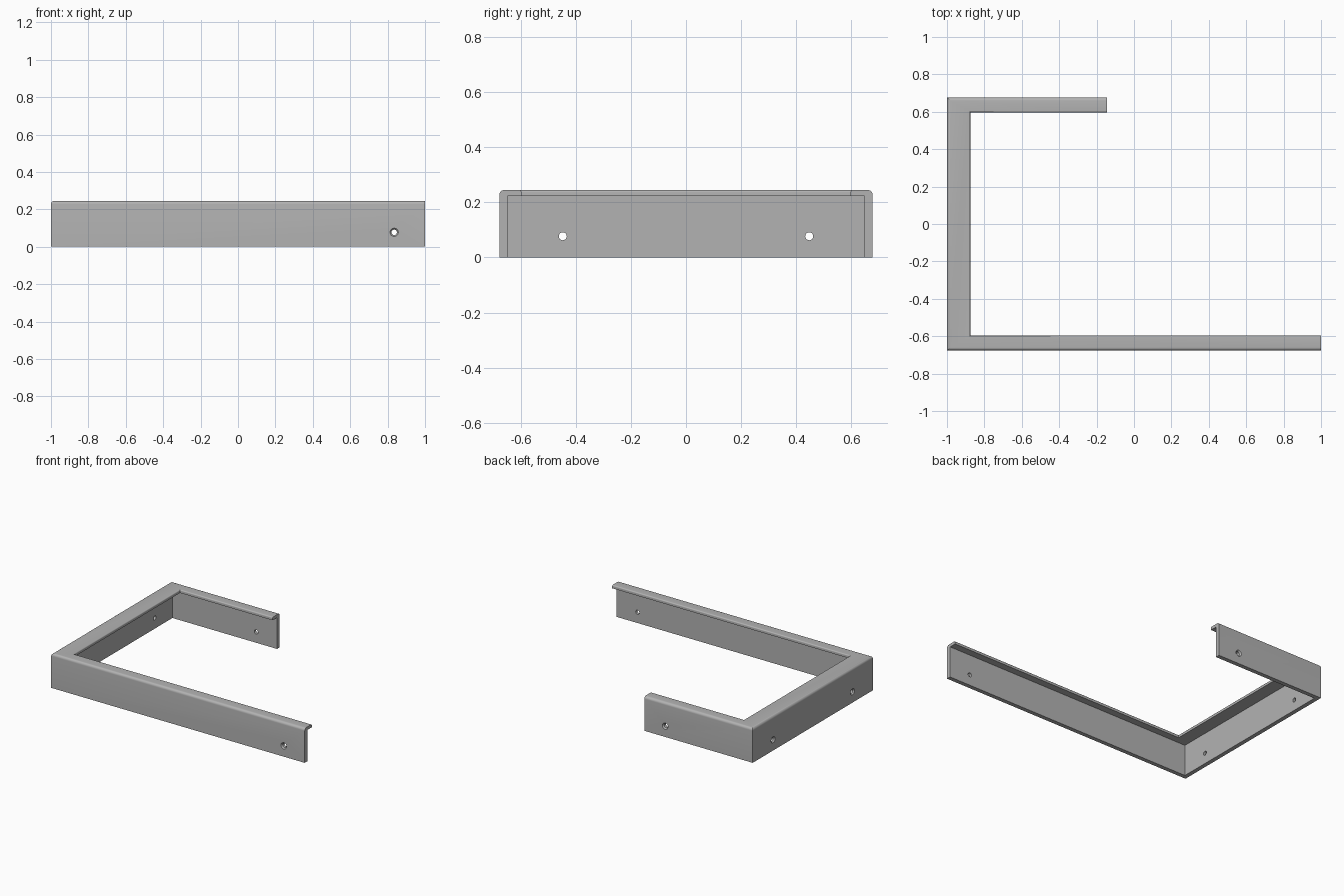
import bpy, bmesh, math
from mathutils import Matrix, Vector

if "Cube" in bpy.data.objects:
    bpy.data.objects.remove(bpy.data.objects["Cube"])

HX, HY, H = 1.0, 0.677, 0.245     # half sizes and height
BACK_END = -0.145                 # end of the short rear arm
T, UNDER = 0.03, 0.223            # wall thickness, underside of flange
LIP, SIDE_EXTRA = 0.08, 0.045     # flange width, extra width on the left side
R1, R2 = 0.018, 0.008             # outer and inner top rounding

grey = bpy.data.materials.new("grey metal")
grey.diffuse_color = (0.45, 0.45, 0.45, 1)
grey.use_nodes = True
grey.node_tree.nodes["Principled BSDF"].inputs["Base Color"].default_value = grey.diffuse_color


def arc(cx, cz, r, a0, a1, n=6):
    return [(cx + r * math.cos(math.radians(a0 + (a1 - a0) * i / n)),
             cz + r * math.sin(math.radians(a0 + (a1 - a0) * i / n))) for i in range(n + 1)]


# L-shaped cross-section: inset from the outer face, height
profile = [(0, 0)] + arc(R1, H - R1, R1, 180, 90) + arc(LIP - R2, H - R2, R2, 90, 0)
profile += [(LIP, UNDER), (T, UNDER), (T, 0)]

# Rail swept round three sides with mitred corners
bm = bmesh.new()
rings = []
for station in range(4):
    ring = []
    for d, z in profile:
        dx = d + (SIDE_EXTRA if d > T + 0.001 else 0)
        x = (HX, -HX + dx, -HX + dx, BACK_END)[station]
        y = (HY - d) * (-1 if station < 2 else 1)
        ring.append(bm.verts.new((x, y, z)))
    rings.append(ring)
n = len(profile)
for a, b in zip(rings, rings[1:]):
    for i in range(n):
        j = (i + 1) % n
        bm.faces.new((a[i], a[j], b[j], b[i]))
bm.faces.new(rings[0])
bm.faces.new(rings[-1])
bmesh.ops.recalc_face_normals(bm, faces=bm.faces)
mesh = bpy.data.meshes.new("bracket_rail")
bm.to_mesh(mesh)
bm.free()
rail = bpy.data.objects.new("bracket_rail", mesh)
bpy.context.collection.objects.link(rail)
mesh.materials.append(grey)


# Countersunk screw hole cutter, drilled inward from an outer face
def drill(pos, inward):
    steps = [(-0.01, 0.031), (0.009, 0.0145), (0.05, 0.0145)]   # depth, radius
    b = bmesh.new()
    loops = [[b.verts.new((r * math.cos(k * math.tau / 32), r * math.sin(k * math.tau / 32), d))
              for k in range(32)] for d, r in steps]
    for p, q in zip(loops, loops[1:]):
        for k in range(32):
            m = (k + 1) % 32
            b.faces.new((p[k], p[m], q[m], q[k]))
    b.faces.new(loops[0])
    b.faces.new(loops[-1])
    bmesh.ops.recalc_face_normals(b, faces=b.faces)
    rot = Vector((0, 0, 1)).rotation_difference(Vector(inward)).to_matrix().to_4x4()
    b.transform(Matrix.Translation(pos) @ rot)
    me = bpy.data.meshes.new("hole_cutter")
    b.to_mesh(me)
    b.free()
    me.materials.append(grey)
    cutter = bpy.data.objects.new("hole_cutter", me)
    cutter.hide_render = True
    bpy.context.collection.objects.link(cutter)
    mod = rail.modifiers.new("hole", 'BOOLEAN')
    mod.operation, mod.solver, mod.object = 'DIFFERENCE', 'EXACT', cutter
    bpy.ops.object.modifier_apply(modifier=mod.name)
    bpy.data.objects.remove(cutter)


bpy.context.view_layer.objects.active = rail
rail.select_set(True)
drill((0.835, -HY, 0.077), (0, 1, 0))
drill((-0.31, HY, 0.077), (0, -1, 0))
for y in (-0.447, 0.447):
    drill((-HX, y, 0.077), (1, 0, 0))

bpy.ops.object.shade_smooth_by_angle(angle=math.radians(30))
